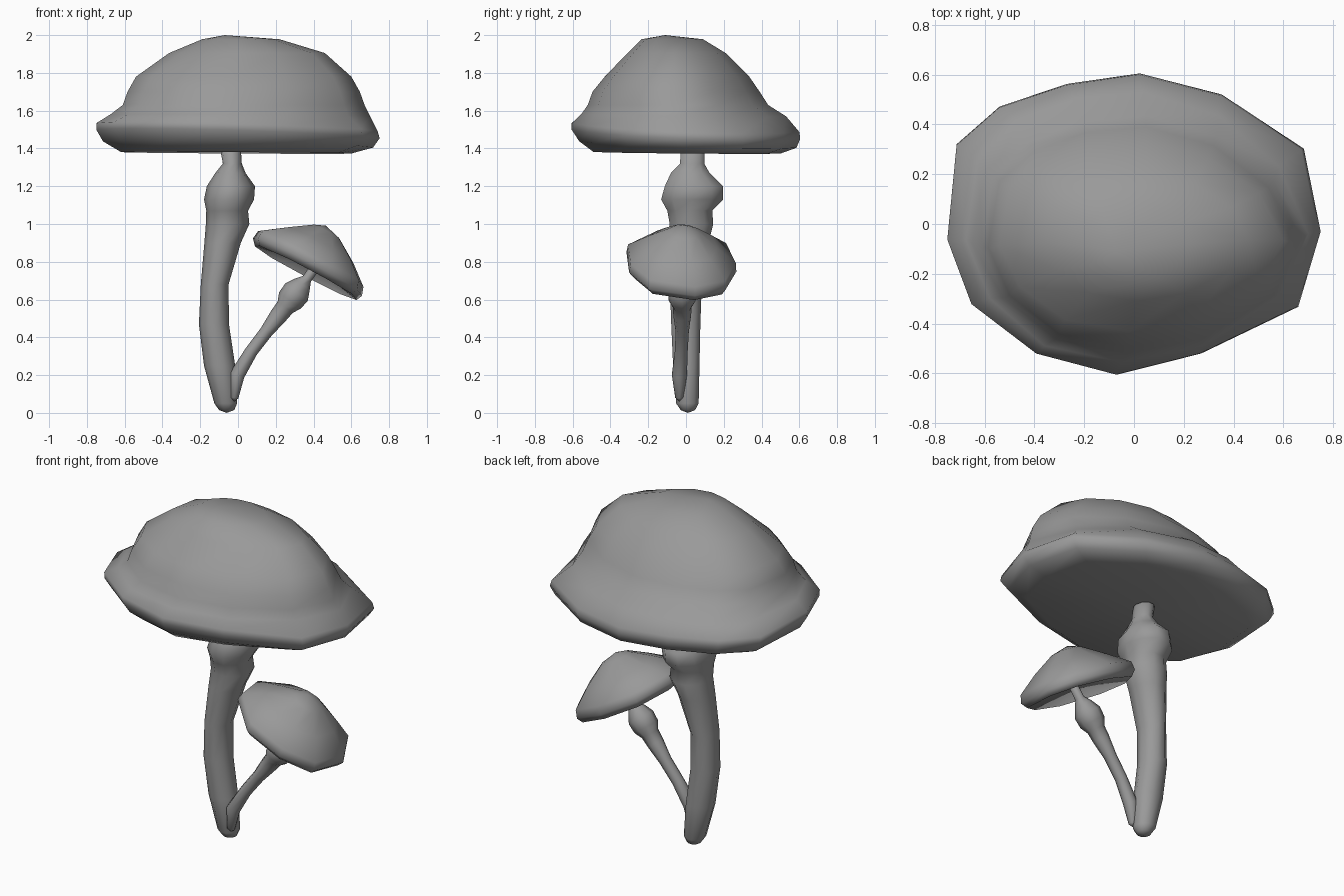
import bpy, bmesh, math
from mathutils import Vector

grey = bpy.data.materials.new("dark_grey")
grey.diffuse_color = (.32, .32, .32, 1)


def loft(name, rings, start=None, end=None):
    """Skin a stack of equal-length rings, closing the ends with a fan to a point."""
    bm = bmesh.new()
    rows = [[bm.verts.new(p) for p in r] for r in rings]
    n = len(rows[0])
    for a, b in zip(rows, rows[1:]):
        for i in range(n):
            j = (i + 1) % n
            bm.faces.new((a[i], a[j], b[j], b[i]))
    for row, tip in ((rows[0], start), (rows[-1], end)):
        v = bm.verts.new(tip)
        for i in range(n):
            bm.faces.new((row[i], row[(i + 1) % n], v))
    bmesh.ops.recalc_face_normals(bm, faces=bm.faces)
    me = bpy.data.meshes.new(name)
    bm.to_mesh(me)
    bm.free()
    me.materials.append(grey)
    for p in me.polygons:
        p.use_smooth = True
    ob = bpy.data.objects.new(name, me)
    bpy.context.collection.objects.link(ob)
    return ob


def circle(n):
    return [(math.cos(2 * math.pi * i / n), math.sin(2 * math.pi * i / n)) for i in range(n)]


def box_ring(shape, z, x0, x1, y0, y1, tilt=0.0):
    """Fit a unit outline to given x and y limits at height z."""
    cx, cy, hx, hy = (x0 + x1) / 2, (y0 + y1) / 2, (x1 - x0) / 2, (y1 - y0) / 2
    return [Vector((cx + hx * u, cy + hy * v, z - tilt * (u + v))) for u, v in shape]


# Large cap: irregular rim outline, flared brim and off-centre dome
rim = [(1, -.05), (.91, .50), (.47, .86), (.03, 1), (-.36, .93), (-.72, .78), (-.95, .53),
       (-1, -.10), (-.87, -.53), (-.52, -.86), (-.09, -1), (.36, -.86), (.88, -.55)]
dome = [(1, -.05), (.83, .45), (.47, .83), (.03, 1), (-.36, .95), (-.70, .78), (-.93, .5),
        (-1, -.10), (-.86, -.53), (-.54, -.88), (-.09, -1), (.38, -.88), (.83, -.51)]
rim_rings = [
    (1.377, -.62, .60, -.49, .50, .004),
    (1.42, -.715, .715, -.565, .585, .016),
    (1.475, -.75, .75, -.605, .605, .022),
    (1.51, -.75, .74, -.605, .60, .022),
]
dome_rings = [
    (1.575, -.675, .70, -.555, .53, .005),
    (1.63, -.61, .67, -.52, .435, 0),
    (1.70, -.585, .645, -.495, .39, 0),
    (1.78, -.54, .60, -.43, .335, 0),
    (1.905, -.365, .46, -.31, .21, 0),
    (1.978, -.19, .22, -.235, .09, 0),
]
loft("large_cap", [box_ring(rim, *r) for r in rim_rings] + [box_ring(dome, *r) for r in dome_rings],
     (-.03, 0, 1.415), (-.07, -.11, 2.0))

# Large stem: gently bowed, with a swollen collar below the neck
stem_rings = [
    (.015, -.10, -.02, -.03, .05),
    (.05, -.125, -.005, -.055, .07),
    (.25, -.18, -.015, -.072, .075),
    (.47, -.207, -.048, -.082, .08),
    (.68, -.197, -.05, -.09, .088),
    (.90, -.178, .015, -.092, .125),
    (1.0, -.17, .06, -.092, .15),
    (1.07, -.168, .053, -.105, .145),
    (1.13, -.18, .085, -.14, .205),
    (1.20, -.165, .09, -.12, .205),
    (1.27, -.12, .04, -.085, .13),
    (1.32, -.08, .02, -.035, .10),
    (1.40, -.095, .015, -.03, .10),
]
loft("large_stem", [box_ring(circle(10), *r) for r in stem_rings], (-.06, .01, 0), (-.04, .035, 1.43))

# Small stem: leaning branch with a bulb, swept as x, y, z, radius
path = [(-.02, -.035, .08, .022), (-.005, -.035, .20, .04), (.07, -.025, .325, .034),
        (.15, -.02, .43, .035), (.215, -.02, .515, .047), (.25, -.02, .56, .05),
        (.275, -.02, .595, .072), (.31, -.02, .64, .075), (.34, -.02, .68, .05),
        (.365, -.02, .71, .026), (.415, -.02, .78, .025)]
pts = [Vector(p[:3]) for p in path]
sweep = []
for i, p in enumerate(pts):
    t = (pts[min(i + 1, len(pts) - 1)] - pts[max(i - 1, 0)]).normalized()
    side = Vector((0, 1, 0)).cross(t).normalized()
    up = t.cross(side)
    sweep.append([p + path[i][3] * (side * u + up * v) for u, v in circle(8)])
loft("small_stem", sweep, (-.02, -.035, .06), pts[-1] + Vector((.015, 0, .02)))

# Small cap: tilted octagonal cone with a thin brim
origin = Vector((.365, -.025, .77))
n = Vector((.466, .08, .885)).normalized()
u_dir = Vector((.885, 0, -.466)).normalized()
v_dir = n.cross(u_dir)


def place(p):
    # Box rings store the height along the cap axis in z
    return origin + u_dir * p[0] + v_dir * p[1] + n * p[2]


octagon = [(1, .25), (.72, .80), (.05, 1), (-.65, .82), (-1, .20),
           (-.93, -.45), (-.35, -1), (.35, -.95), (.88, -.58)]
small_rings = [
    (-.025, -.295, .312, -.26, .27),
    (.008, -.325, .328, -.292, .292),
    (.055, -.318, .312, -.287, .285),
    (.14, -.195, .205, -.185, .18),
    (.215, -.08, .085, -.08, .08),
]
loft("small_cap", [[place(p) for p in box_ring(octagon, *r)] for r in small_rings],
     place((.02, 0, .03)), place((-.015, 0, .243)))
